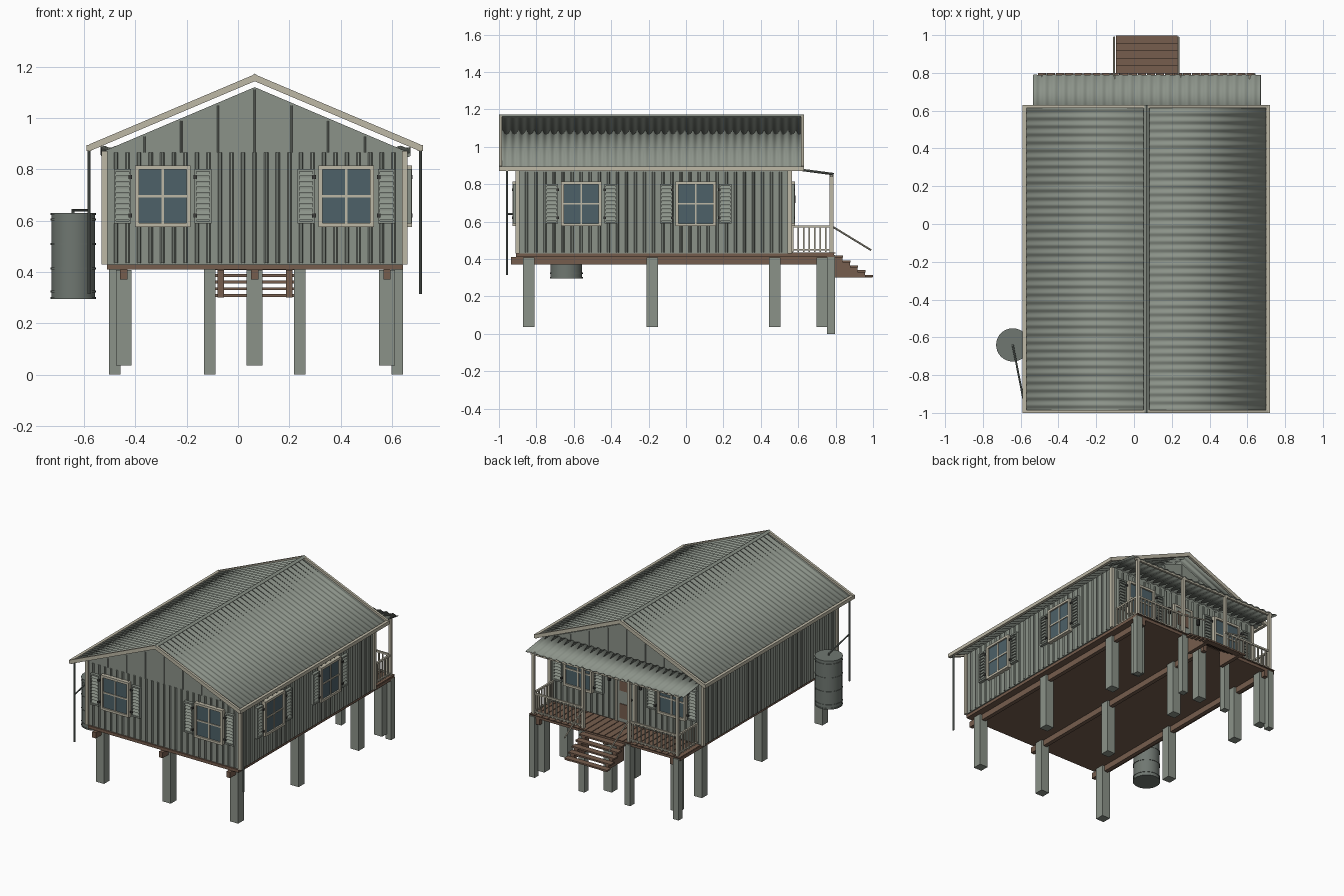
import bpy, bmesh, math
from mathutils import Vector as V, Matrix

if "Cube" in bpy.data.objects:
    bpy.data.objects.remove(bpy.data.objects["Cube"])


def material(name, rgb):
    m = bpy.data.materials.new(name)
    m.diffuse_color = (*rgb, 1)
    m.use_nodes = True
    m.node_tree.nodes["Principled BSDF"].inputs["Base Color"].default_value = m.diffuse_color
    return m


GREEN = material("grey_green_paint", (.26, .29, .25))
TRIM = material("cream_trim", (.51, .48, .38))
WOOD = material("brown_timber", (.18, .11, .075))
GLASS = material("blue_glass", (.075, .12, .14))
TANK = material("tank_grey", (.16, .185, .165))
METAL = material("dark_metal", (.045, .045, .042))
CX = 0.065                       # centre line of the house


class Part:
    """Collects simple prisms into one named object."""
    def __init__(self, name, mat, M=None):
        self.name, self.mat, self.M, self.bm = name, mat, M, bmesh.new()

    def prism(self, pts, vec):
        a = [self.bm.verts.new(p) for p in pts]
        b = [self.bm.verts.new(V(p) + V(vec)) for p in pts]
        self.bm.faces.new(a)
        self.bm.faces.new(b[::-1])
        for i in range(len(a)):
            j = (i + 1) % len(a)
            self.bm.faces.new((a[i], b[i], b[j], a[j]))
        return self

    def box(self, x0, x1, y0, y1, z0, z1):
        return self.prism([(x0, y0, z0), (x1, y0, z0), (x1, y1, z0), (x0, y1, z0)], (0, 0, z1 - z0))

    def tube(self, p, q, r, n=8):
        p, q = V(p), V(q)
        rot = (q - p).to_track_quat('Z', 'Y')
        ring = [p + rot @ V((r * math.cos(k * math.tau / n), r * math.sin(k * math.tau / n), 0)) for k in range(n)]
        return self.prism(ring, q - p)

    def done(self, smooth=False):
        bmesh.ops.recalc_face_normals(self.bm, faces=self.bm.faces)
        if self.M:
            self.bm.transform(self.M)
        me = bpy.data.meshes.new(self.name)
        self.bm.to_mesh(me)
        self.bm.free()
        me.materials.append(self.mat)
        ob = bpy.data.objects.new(self.name, me)
        bpy.context.collection.objects.link(ob)
        if smooth:
            bpy.ops.object.select_all(action='DESELECT')
            ob.select_set(True)
            bpy.context.view_layer.objects.active = ob
            bpy.ops.object.shade_smooth_by_angle(angle=math.radians(35))
        return ob


def corrugated(name, start, along, slope, waves, amp=.004):
    """Wavy metal sheet: waves run along one edge, ridges follow the slope."""
    p = Part(name, GREEN)
    start, along, slope = V(start), V(along), V(slope)
    n = along.cross(slope).normalized()
    rows = []
    for i in range(waves * 8 + 1):
        a = start + along * i / (waves * 8) + n * amp * math.sin(i * math.tau / 8)
        rows.append((p.bm.verts.new(a), p.bm.verts.new(a + slope)))
    for (a, b), (c, d) in zip(rows, rows[1:]):
        p.bm.faces.new((a, c, d, b))
    ob = p.done(True)
    ob.modifiers.new("thickness", 'SOLIDIFY').thickness = .005
    return ob


# House body with gable ends
X0, X1, Y0, Y1 = -.52, .65, -.90, .555
Part("house_body", GREEN).prism(
    [(X0, Y0, .43), (X1, Y0, .43), (X1, Y0, .872), (CX, Y0, 1.12), (X0, Y0, .872)], (0, Y1 - Y0, 0)).done()

# Vertical siding ribs
ribs = Part("siding_ribs", GREEN)


def rib(x, y, nx, ny, z0, z1, w=.008, d=.007):
    t, n = V((-ny, nx, 0)), V((nx, ny, 0))
    o = V((x, y, z0))
    ribs.prism([o - t * w, o - t * w * .45 + n * d, o + t * w * .45 + n * d, o + t * w], (0, 0, z1 - z0))


for k in range(1, 26):
    x = X0 + (X1 - X0) * k / 26
    rib(x, Y0, 0, -1, .435, .865)
    rib(x, Y1, 0, 1, .435, .865)
for k in range(1, 30):
    y = Y0 + (Y1 - Y0) * k / 30
    rib(X0, y, -1, 0, .435, .865)
    rib(X1, y, 1, 0, .435, .865)
for k in range(-3, 4):
    for y, s in ((Y0, -1), (Y1, 1)):
        rib(CX + k * .143, y, 0, s, .865, 1.11 - abs(k) * .143 * .424, .004, .004)
ribs.done()

corners = Part("corner_trim", TRIM)
for x in (X0, X1):
    for y in (Y0, Y1):
        corners.box(x - .011, x + .011, y - .011, y + .011, .43, .872)
corners.done()

# Main roof, ridge cap, barge boards and gutters
EX, EZ, RZ = .645, .885, 1.157
for s, side in ((-1, "left"), (1, "right")):
    corrugated("roof_" + side, (CX + s * EX, -.99, EZ), (0, 1.61, 0), (-s * EX, 0, RZ - EZ), 38)
    barge = Part("barge_boards_" + side, TRIM)
    for y in (-1, .615):
        barge.prism([(CX, y, RZ + .013), (CX, y, RZ - .014),
                     (CX + s * EX, y, EZ - .015), (CX + s * EX, y, EZ + .012)], (0, .016, 0))
    barge.done()
    a, b = sorted((CX + s * (EX - .01), CX + s * (EX + .01)))
    Part("gutter_" + side, TRIM).box(a, b, -1, .63, EZ - .014, EZ + .01).done()
Part("ridge_cap", GREEN).prism([(CX - .016, -1, RZ + .004), (CX, -1, RZ + .016), (CX + .016, -1, RZ + .004),
                                (CX, -1, RZ - .005)], (0, 1.63, 0)).done()

# Porch roof and its posts
corrugated("porch_roof", (-.535, .55, .888), (1.205, 0, 0), (0, .24, -.032), 24)
POSTS = (-.48, -.11, .24, .62)
posts = Part("porch_posts", TRIM)
for x in POSTS:
    posts.box(x - .01, x + .01, .768, .788, .42, .856)
posts.box(-.50, .64, .77, .785, .838, .852)
posts.done()

# Floor deck, bearers and porch boards
Part("floor_deck", WOOD).box(-.51, .642, -.91, .79, .41, .43).done()
bearers = Part("bearers", WOOD)
for x in (-.445, CX, .58):
    bearers.box(x - .014, x + .014, -.935, .79, .37, .41)
bearers.done()
boards = Part("porch_boards", WOOD)
for k in range(24):
    x = -.508 + k * .048
    boards.box(x, x + .043, .565, .80, .43, .435)
boards.done()

# Support piers
piers = Part("piers", GREEN)
for x in (-.445, CX, .58):
    for y in (-.84, -.18, .475, .73):
        piers.box(x - .031, x + .031, y - .031, y + .031, .036, .408)
piers.done()
porch_piers = Part("porch_piers", GREEN)
for x in POSTS:
    porch_piers.box(x - .022, x + .022, .753, .797, 0, .42)
porch_piers.done()

# Railings
rail = Part("porch_railing", TRIM)


def railing(a, b):
    a, b = V(a), V(b)
    n = max(2, round((b - a).length / .03))
    for z, h in ((.445, .008), (.568, .012)):
        lo, hi = (min(a.x, b.x), min(a.y, b.y)), (max(a.x, b.x), max(a.y, b.y))
        rail.box(lo[0] - .006, hi[0] + .006, lo[1] - .006, hi[1] + .006, z, z + h)
    for k in range(n + 1):
        p = a.lerp(b, k / n)
        rail.box(p.x - .004, p.x + .004, p.y - .004, p.y + .004, .437, .57)


railing((-.48, .778), (-.11, .778))
railing((.24, .778), (.62, .778))
railing((-.48, .57), (-.48, .778))
railing((.62, .57), (.62, .778))
for x in (-.105, .235):
    rail.tube((x, .78, .575), (x, .99, .447), .005)
rail.done()

# Stairs
stairs = Part("stairs", WOOD)
for k in range(5):
    y, z = .797 + k * .04, .418 - k * .026
    stairs.box(-.095, .23, y, y + .042, z - .011, z)
for x in (-.08, .187):
    pts = [(x, .79, .30), (x, .79, .408)]
    for k in range(5):
        y, z = .797 + k * .04, .407 - k * .026
        pts += [(x, y, z), (x, y + .04, z)]
    stairs.prism(pts + [(x, .997, .30)], (.026, 0, 0))
stairs.done()


# Windows with cross bars and louvred shutters
def window(label, x, y, angle):
    M = Matrix.Translation((x, y, .695)) @ Matrix.Rotation(math.radians(angle), 4, 'Z')
    w, h = .108, .12
    Part("glass_" + label, GLASS, M).box(-w + .01, w - .01, -.012, .005, -h + .01, h - .01).done()
    f = Part("window_frame_" + label, TRIM, M)
    for s in (-1, 1):
        f.box(s * w - s * .008 - .008, s * w - s * .008 + .008, -.022, .005, -h, h)
        f.box(-w + .016, w - .016, -.022, .005, s * (h - .008) - .008, s * (h - .008) + .008)
    f.box(-.005, .005, -.017, .004, -h + .016, h - .016)
    f.box(-w + .016, w - .016, -.017, .004, -.005, .005)
    f.done()
    sh = Part("shutters_" + label, GREEN, M)
    hinge = Part("shutter_hinges_" + label, METAL, M)
    for s in (-1, 1):
        c, hw, hh = s * .157, .033, .106
        sh.box(c - hw, c + hw, -.009, .002, -hh, hh)
        for e in (-1, 1):
            sh.box(c + e * (hw - .004) - .004, c + e * (hw - .004) + .004, -.019, 0, -hh, hh)
            sh.box(c - hw, c + hw, -.019, 0, e * (hh - .005) - .005, e * (hh - .005) + .005)
            hinge.box(s * .126 - .007, s * .126 + .007, -.023, 0, e * .075 - .007, e * .075 + .007)
        for k in range(9):
            z = -.096 + k * .0214
            sh.prism([(c - hw + .008, -.009, z + .019), (c - hw + .008, -.018, z + .004),
                      (c - hw + .008, -.009, z + .004)], (2 * hw - .016, 0, 0))
    sh.done()
    hinge.done()


for x, n in ((-.293, "left"), (.422, "right")):
    window("front_" + n, x, Y0 - .006, 0)
    window("back_" + n, x, Y1 + .006, 180)
window("side_front", X1 + .006, -.56, 90)
window("side_back", X1 + .006, .052, 90)

# Door with panels, frame, handle and wall lamps
Part("door", GREEN).box(CX - .062, CX + .062, Y1, Y1 + .012, .435, .775).done()
df = Part("door_frame", TRIM)
for s in (-1, 1):
    df.box(CX + s * .07 - .008, CX + s * .07 + .008, Y1, Y1 + .018, .435, .79)
df.box(CX - .078, CX + .078, Y1, Y1 + .018, .775, .79).done()
panels = Part("door_panels", WOOD)
panels.box(CX - .042, CX + .042, Y1 + .01, Y1 + .017, .46, .56)
panels.box(CX - .042, CX + .042, Y1 + .01, Y1 + .017, .65, .75).done()
fit = Part("door_handle_and_lamps", METAL)
fit.tube((CX - .048, Y1, .605), (CX - .048, Y1 + .028, .605), .007)
for s in (-1, 1):
    fit.tube((CX + s * .12, Y1 + .02, .70), (CX + s * .12, Y1 + .02, .74), .011)
fit.done()

# Water tank with bands, feed pipe and downpipes
TX, TY = -.642, -.64
tank = Part("water_tank", TANK).tube((TX, TY, .295), (TX, TY, .63), .085, 32)
for z in (.295, .32, .41, .505, .60, .622):
    tank.tube((TX, TY, z), (TX, TY, z + .008), .088, 32)
tank.done(True)
pipes = Part("downpipes", TANK)
for x in (-.58, .711):
    pipes.tube((x, -.957, .315), (x, -.957, .88), .006)
pipes.tube((TX, TY, .64), (-.58, -.957, .64), .005)
pipes.tube((TX, TY, .62), (TX, TY, .645), .006)
pipes.done(True)
